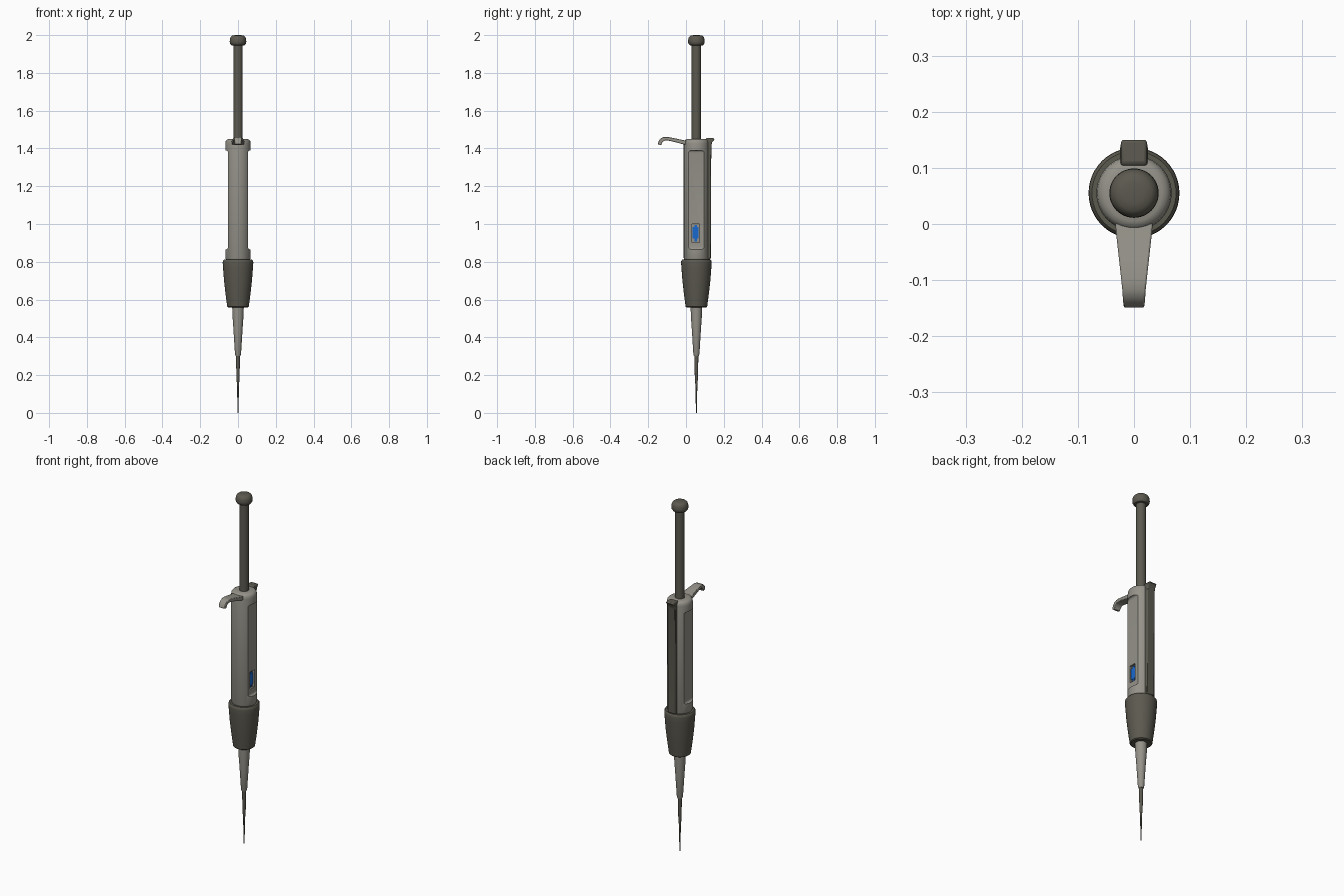
import bpy, bmesh, math

if "Cube" in bpy.data.objects:
    bpy.data.objects.remove(bpy.data.objects["Cube"])

YC = 0.055  # y position of the main axis


def material(name, rgb):
    m = bpy.data.materials.new(name)
    m.diffuse_color = (*rgb, 1)
    m.use_nodes = True
    m.node_tree.nodes["Principled BSDF"].inputs["Base Color"].default_value = m.diffuse_color
    return m


LIGHT = material("warm light grey", (0.30, 0.29, 0.25))
DARK = material("dark olive grey", (0.105, 0.10, 0.078))
BLUE = material("display blue", (0.01, 0.14, 0.62))


def smooth(ob, angle=35):
    bpy.ops.object.select_all(action='DESELECT')
    ob.select_set(True)
    bpy.context.view_layer.objects.active = ob
    bpy.ops.object.shade_smooth_by_angle(angle=math.radians(angle))


def finish(name, bm, mat):
    bmesh.ops.recalc_face_normals(bm, faces=bm.faces)
    me = bpy.data.meshes.new(name)
    bm.to_mesh(me)
    bm.free()
    ob = bpy.data.objects.new(name, me)
    bpy.context.collection.objects.link(ob)
    me.materials.append(mat)
    smooth(ob)
    return ob


def lathe(name, profile, mat, n=48):
    """Closed turned part from (radius, z) points, bottom to top."""
    bm = bmesh.new()
    rings = [[bm.verts.new((r * math.cos(2 * math.pi * i / n),
                            YC + r * math.sin(2 * math.pi * i / n), z))
              for i in range(n)] for r, z in profile]
    for a, b in zip(rings, rings[1:]):
        for i in range(n):
            j = (i + 1) % n
            bm.faces.new((a[i], a[j], b[j], b[i]))
    bm.faces.new(rings[0])
    bm.faces.new(rings[-1])
    return finish(name, bm, mat)


def loft(name, stations, mat, bevel=0.0):
    """Bar through sections, each (half width, lower (y, z), upper (y, z))."""
    bm = bmesh.new()
    secs = [[bm.verts.new(p) for p in ((-w, *lo), (w, *lo), (w, *up), (-w, *up))]
            for w, lo, up in stations]
    for a, b in zip(secs, secs[1:]):
        for i in range(4):
            j = (i + 1) % 4
            bm.faces.new((a[i], a[j], b[j], b[i]))
    bm.faces.new(secs[0])
    bm.faces.new(secs[-1])
    ob = finish(name, bm, mat)
    if bevel:
        m = ob.modifiers.new("soft edges", 'BEVEL')
        m.width, m.segments = bevel, 2
        m.limit_method, m.angle_limit = 'ANGLE', math.radians(40)
    return ob


def box(name, lo, hi, mat, bevel=0.0):
    bm = bmesh.new()
    bmesh.ops.create_cube(bm, size=1)
    for v in bm.verts:
        v.co = [(a + b) / 2 + c * (b - a) for a, b, c in zip(lo, hi, v.co)]
    if bevel:
        bmesh.ops.bevel(bm, geom=bm.edges[:], offset=bevel, segments=4,
                        profile=0.5, affect='EDGES')
    return finish(name, bm, mat)


def cut(ob, cutter):
    m = ob.modifiers.new("cut", 'BOOLEAN')
    m.operation, m.object, m.solver = 'DIFFERENCE', cutter, 'EXACT'
    bpy.context.view_layer.objects.active = ob
    bpy.ops.object.modifier_apply(modifier=m.name)
    bpy.data.objects.remove(cutter)


# disposable tip and tip cone
lathe("tip", [(0.0025, 0), (0.005, 0.14), (0.0085, 0.19), (0.0105, 0.305)], DARK, 32)
lathe("tip_cone", [(0.012, 0.30), (0.016, 0.31), (0.024, 0.44), (0.029, 0.51),
                   (0.031, 0.57)], LIGHT)

# tapered grip
lathe("grip", [(0.052, 0.558), (0.057, 0.562), (0.066, 0.63), (0.074, 0.70), (0.079, 0.765),
               (0.081, 0.795), (0.080, 0.805), (0.075, 0.811), (0.03, 0.811)], DARK)

# body: round column with flattened sides and a display recess
body = lathe("body", [(0.060, 0.80), (0.064, 0.812), (0.067, 0.82), (0.067, 1.425),
                      (0.065, 1.438), (0.059, 1.446), (0.050, 1.45), (0.02, 1.45)], LIGHT)
for s in (-1, 1):
    x0, x1 = sorted((s * 0.053, s * 0.15))
    cut(body, box("flat_cutter", (x0, -0.05, 0.865), (x1, 0.16, 1.39), LIGHT, 0.012))
cut(body, box("display_cutter", (0.043, 0.031, 0.903), (0.10, 0.071, 1.0), LIGHT))
smooth(body)

# display with stepped ends
box("display", (0.041, 0.0355, 0.922), (0.048, 0.0665, 0.984), BLUE)
box("display_middle", (0.041, 0.044, 0.908), (0.0475, 0.058, 0.996), BLUE)

# rear ejector bar with a flared thumb lip
loft("ejector_bar", [
    (0.025, (0.10, 0.813), (0.131, 0.813)),
    (0.025, (0.10, 1.41), (0.134, 1.41)),
    (0.025, (0.10, 1.435), (0.138, 1.432)),
    (0.023, (0.105, 1.452), (0.150, 1.447)),
    (0.022, (0.108, 1.456), (0.150, 1.454))], DARK, 0.006)

# front finger hook
loft("finger_hook", [
    (0.034, (0.010, 1.418), (0.010, 1.440)),
    (0.032, (-0.015, 1.422), (-0.015, 1.444)),
    (0.027, (-0.060, 1.434), (-0.060, 1.454)),
    (0.023, (-0.095, 1.442), (-0.097, 1.461)),
    (0.021, (-0.110, 1.442), (-0.116, 1.461)),
    (0.020, (-0.121, 1.437), (-0.132, 1.455)),
    (0.019, (-0.128, 1.427), (-0.144, 1.441)),
    (0.018, (-0.132, 1.416), (-0.150, 1.423))], LIGHT, 0.003)

# plunger rod and button
lathe("plunger_rod", [(0.025, 1.43), (0.025, 1.95)], DARK, 40)
lathe("plunger_button", [(0.030, 1.945), (0.036, 1.947), (0.043, 1.957), (0.044, 1.965),
                         (0.043, 1.979), (0.039, 1.990), (0.031, 1.997),
                         (0.018, 1.9995), (0.004, 2.0)], DARK)
